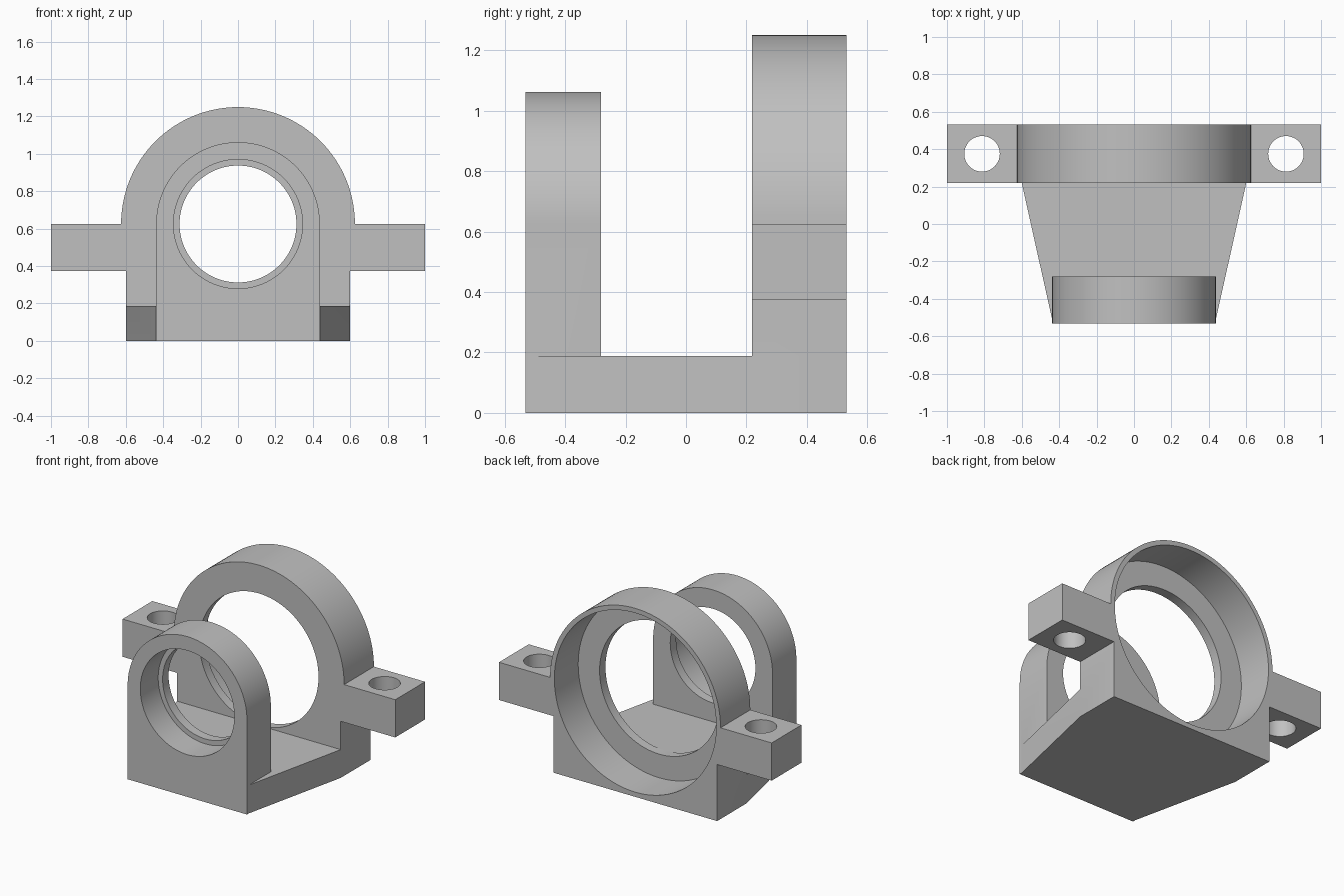
import bpy, bmesh, math
from mathutils import Vector

if "Cube" in bpy.data.objects:
    bpy.data.objects.remove(bpy.data.objects["Cube"], do_unlink=True)

grey = bpy.data.materials.new("plain grey")
grey.use_nodes = True
colour = (0.53, 0.53, 0.53, 1)
grey.diffuse_color = colour
grey.node_tree.nodes["Principled BSDF"].inputs["Base Color"].default_value = colour

AXIS_Z = 0.625       # height of the bore axis
FRONT, BACK = -0.531, 0.531
REAR_FACE = 0.219    # front face of the rear housing


def prism(name, profile, start, end, upright=True):
    """Extrude an outline along y (upright) or along z (flat)."""
    bm = bmesh.new()
    place = (lambda a, b, d: (a, d, b)) if upright else (lambda a, b, d: (a, b, d))
    face = bm.faces.new([bm.verts.new(place(a, b, start)) for a, b in profile])
    top = bmesh.ops.extrude_face_region(bm, geom=[face])["geom"]
    bmesh.ops.translate(bm, vec=Vector(place(0, 0, end - start)),
                        verts=[v for v in top if isinstance(v, bmesh.types.BMVert)])
    bmesh.ops.recalc_face_normals(bm, faces=bm.faces)
    mesh = bpy.data.meshes.new(name)
    bm.to_mesh(mesh)
    bm.free()
    obj = bpy.data.objects.new(name, mesh)
    bpy.context.collection.objects.link(obj)
    mesh.materials.append(grey)
    return obj


def arc(radius, cx, cy, sweep, steps):
    return [(cx + radius * math.cos(sweep * i / steps),
             cy + radius * math.sin(sweep * i / steps)) for i in range(steps + 1)]


def circle(radius, cx=0, cy=AXIS_Z, steps=96):
    return arc(radius, cx, cy, math.tau, steps)[:-1]


def combine(target, tool, operation):
    tool.hide_render = True
    mod = target.modifiers.new(operation, "BOOLEAN")
    mod.operation, mod.solver, mod.object = operation, "EXACT", tool
    bpy.ops.object.select_all(action="DESELECT")
    bpy.context.view_layer.objects.active = target
    target.select_set(True)
    bpy.ops.object.modifier_apply(modifier=mod.name)
    bpy.data.objects.remove(tool, do_unlink=True)


# Rear housing outline: foot, mounting lugs and round top
right_side = [(0.6, 0), (0.6, 0.375), (1, 0.375), (1, AXIS_Z)]
left_side = [(-x, z) for x, z in reversed(right_side)]
bracket = prism("bearing_bracket",
                right_side + arc(0.625, 0, AXIS_Z, math.pi, 64) + left_side,
                REAR_FACE, BACK)

# Tapered base plate
base = prism("base_plate", [(-0.433, FRONT), (0.433, FRONT),
                            (0.6, REAR_FACE), (-0.6, REAR_FACE)],
             0, 0.1875, upright=False)
combine(bracket, base, "UNION")

# Round-topped front support
support = prism("front_support",
                [(-0.4375, 0), (0.4375, 0)] + arc(0.4375, 0, AXIS_Z, math.pi, 64),
                FRONT, -0.281)
combine(bracket, support, "UNION")

# Stepped bores: radius, start, end along y
bores = [(0.3125, -0.6, -0.2),
         (0.345, -0.6, FRONT + 0.1875),
         (0.4373, 0.2, 0.4),
         (0.594, BACK - 0.25, 0.6)]
for radius, start, end in bores:
    combine(bracket, prism("bore_cutter", circle(radius), start, end), "DIFFERENCE")

# Bolt holes through the lugs
for side in (-1, 1):
    hole = prism("bolt_hole_cutter", circle(0.095, side * 0.8125, 0.375, 48),
                 0.3, 0.7, upright=False)
    combine(bracket, hole, "DIFFERENCE")

bracket.select_set(True)
bpy.context.view_layer.objects.active = bracket
bpy.ops.object.shade_smooth_by_angle(angle=math.radians(30))
